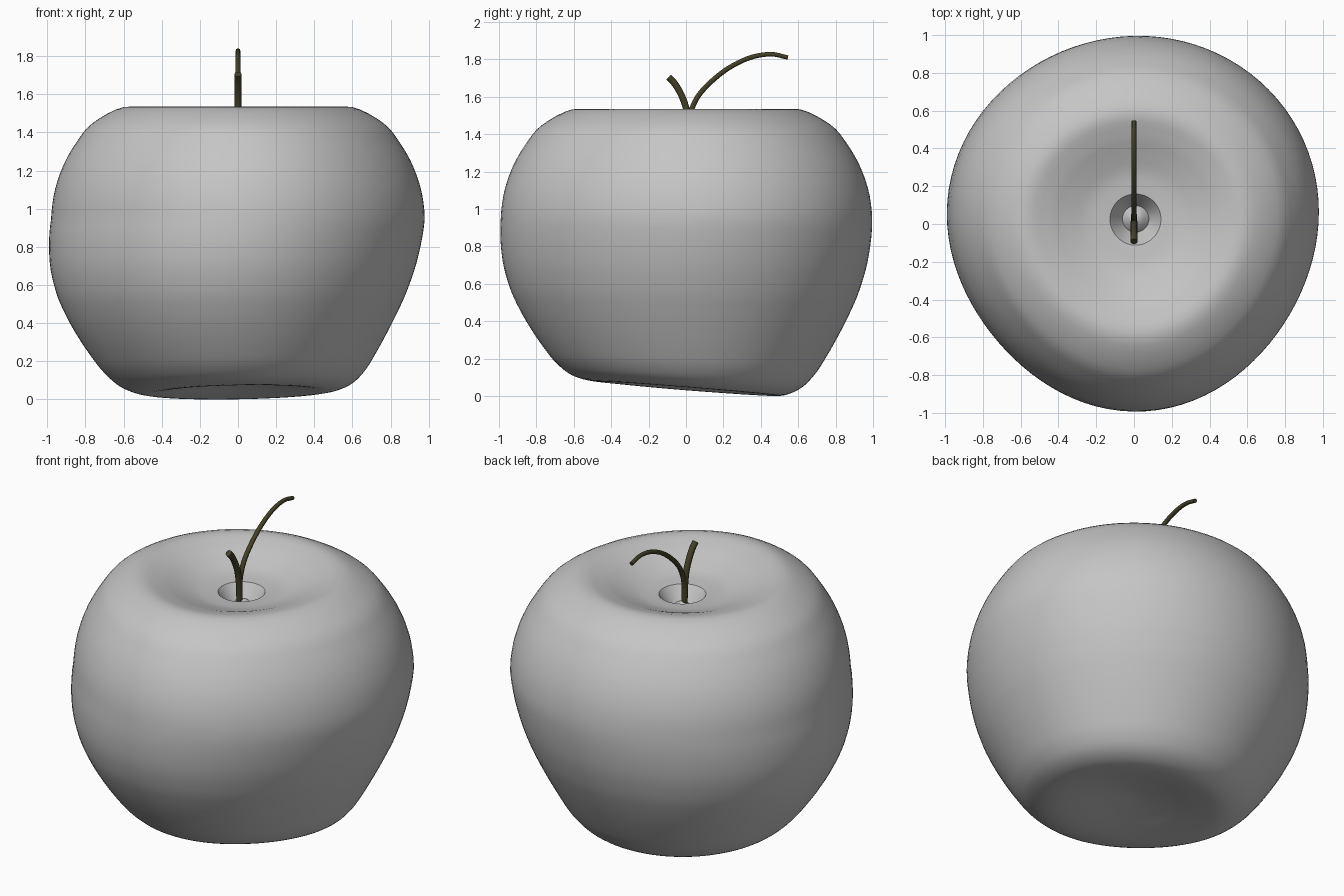
import bpy
from math import sin, cos, pi
from mathutils import Vector

cube = bpy.data.objects.get("Cube")
if cube:
    bpy.data.objects.remove(cube)


def material(name, rgb):
    m = bpy.data.materials.new(name)
    m.use_nodes = True
    m.diffuse_color = (*rgb, 1)
    m.node_tree.nodes["Principled BSDF"].inputs["Base Color"].default_value = (*rgb, 1)
    return m


def smooth_path(points, steps):
    """Catmull-Rom curve through the points."""
    pts = [Vector(p) for p in points]
    pts = [2 * pts[0] - pts[1]] + pts + [2 * pts[-1] - pts[-2]]
    out = []
    for a, b, c, d in zip(pts, pts[1:], pts[2:], pts[3:]):
        for i in range(steps):
            t = i / steps
            out.append(0.5 * (2 * b + (c - a) * t + (2 * a - 5 * b + 4 * c - d) * t ** 2
                              + (3 * b - a - 3 * c + d) * t ** 3))
    return out + [pts[-2]]


skin = material("grey skin", (0.56, 0.56, 0.56))
bark = material("dark olive stem", (0.06, 0.05, 0.02))

HEIGHT = 1.535
SIDES = 96

# Fruit profile as (radius, height): stem socket, then outer skin down to the base
socket = [(0.008, 1.375), (0.04, 1.36), (0.07, 1.325)]
outer = smooth_path([(0.135, 1.42), (0.25, 1.433), (0.36, 1.47), (0.47, 1.511), (0.6, 1.533),
                     (0.76, 1.45), (0.845, 1.35), (0.918, 1.22), (0.965, 1.07), (0.979, 0.9),
                     (0.961, 0.72), (0.92, 0.57), (0.873, 0.46), (0.815, 0.35), (0.745, 0.235),
                     (0.68, 0.145), (0.6, 0.075), (0.49, 0.04), (0.35, 0.05),
                     (0.2, 0.075), (0.03, 0.095)], 4)
profile = [Vector(p) for p in socket] + outer


def skin_point(r, z, a):
    """Place a profile point, with the lopsided outline, sideways sag and tilted base."""
    lobes = (0.002 + 0.019 * sin(a) + 0.016 * sin(3 * a)
             + 0.006 * (cos(a) - cos(3 * a))
             - 0.008 * cos(2 * a) + 0.005 * cos(4 * a))
    f = 1 + lobes * min(1, r / 0.6)
    t = min(z / HEIGHT, 1)
    sag = sin(pi * min(1, t / 0.62))
    tilt = (1 - t) ** 3 * (0.01 * cos(a) - 0.043 * sin(a)) * min(1, r / 0.5)
    shift = max(0, 1 - r / 0.6)
    return (r * f * cos(a) + 0.01 * shift - 0.036 * sag,
            r * f * sin(a) + 0.03 * shift - 0.012 * sag, z + tilt)


# Fruit body
verts = [skin_point(p.x, p.y, 2 * pi * i / SIDES) for p in profile for i in range(SIDES)]
faces = []
for j in range(len(profile) - 1):
    for i in range(SIDES):
        k = (i + 1) % SIDES
        faces.append((j * SIDES + i, (j + 1) * SIDES + i,
                      (j + 1) * SIDES + k, j * SIDES + k))
last = (len(profile) - 1) * SIDES
faces.append(tuple(range(SIDES)))
faces.append(tuple(last + i for i in reversed(range(SIDES))))
mesh = bpy.data.meshes.new("fruit_body")
mesh.from_pydata(verts, [], faces)
mesh.materials.append(skin)
body = bpy.data.objects.new("fruit_body", mesh)
bpy.context.collection.objects.link(body)
bpy.context.view_layer.objects.active = body
body.select_set(True)
bpy.ops.object.shade_smooth_by_angle(angle=0.55)


# Stems: tapered tubes bending in the middle plane
def stem(name, points, start, end):
    cu = bpy.data.curves.new(name, "CURVE")
    cu.dimensions = "3D"
    cu.bevel_depth = 1
    cu.bevel_resolution = 3
    cu.use_fill_caps = True
    path = smooth_path(points, 5)
    sp = cu.splines.new("POLY")
    sp.points.add(len(path) - 1)
    for i, (pt, p) in enumerate(zip(sp.points, path)):
        pt.co = (0, p.x, p.y, 1)
        pt.radius = start + (end - start) * i / (len(path) - 1)
    sp.use_smooth = True
    cu.materials.append(bark)
    ob = bpy.data.objects.new(name, cu)
    bpy.context.collection.objects.link(ob)


stem("short_stem", [(0.015, 1.34), (0.012, 1.45), (0, 1.54), (-0.025, 1.61),
                    (-0.06, 1.67), (-0.093, 1.705)], 0.018, 0.019)
stem("long_stem", [(0.015, 1.34), (0.015, 1.45), (0.033, 1.54), (0.085, 1.63), (0.2, 1.735),
                   (0.33, 1.805), (0.45, 1.828), (0.545, 1.81)], 0.016, 0.012)
